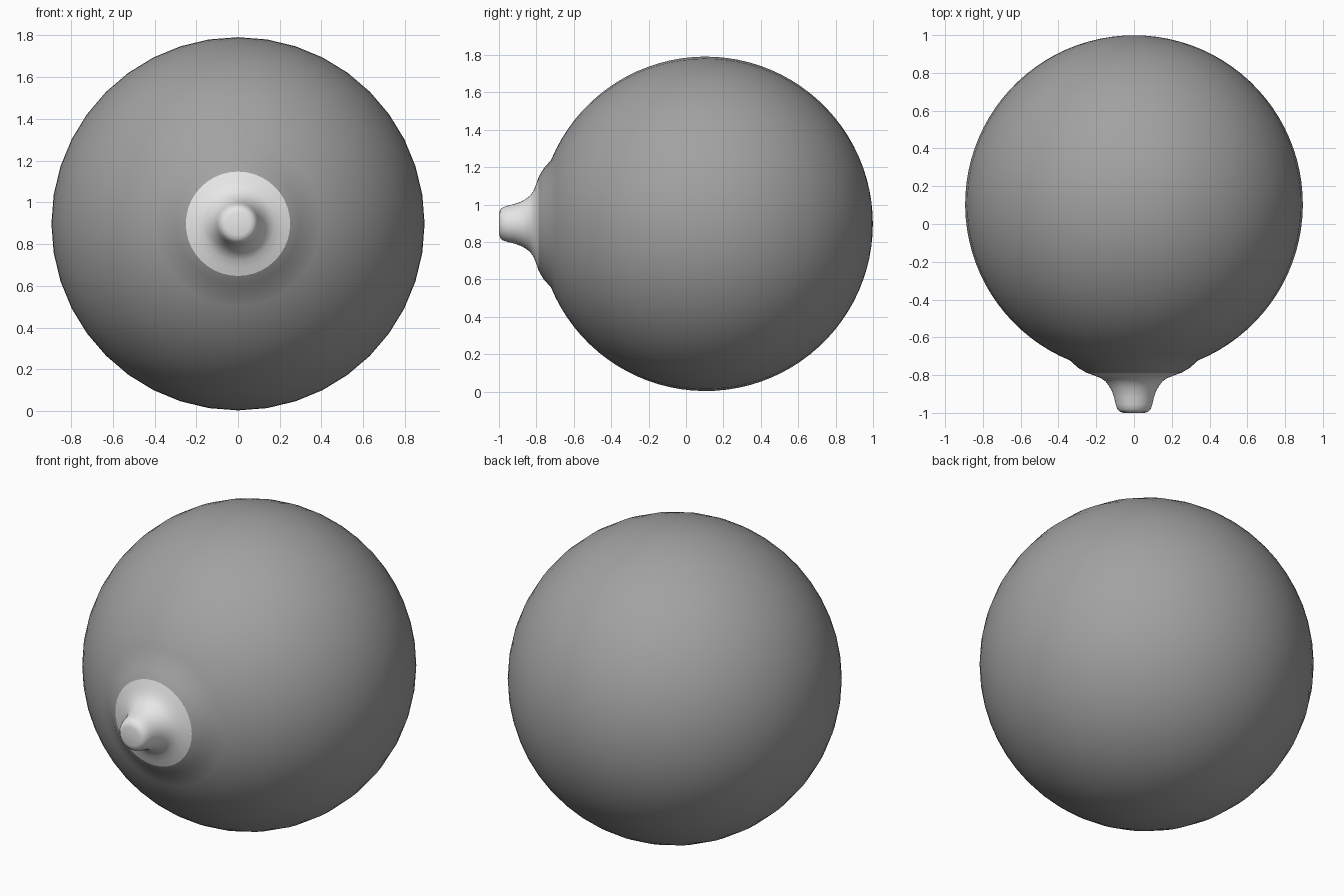
import bpy, bmesh, math

if "Cube" in bpy.data.objects:
    bpy.data.objects.remove(bpy.data.objects["Cube"])

CENTRE_Y, CENTRE_Z, R = 0.105, 0.897, 0.894
SEGMENTS = 40


def material(name, value):
    mat = bpy.data.materials.new(name)
    mat.diffuse_color = (value, value, value, 1)
    mat.use_nodes = True
    mat.node_tree.nodes["Principled BSDF"].inputs["Base Color"].default_value = mat.diffuse_color
    return mat


def lathe(name, profile, mat):
    """Spin (radius, y) points around the front-to-back axis."""
    bm = bmesh.new()
    rings = []
    for r, y in profile:
        count = SEGMENTS if r > 0 else 1
        rings.append([bm.verts.new((r * math.sin(2 * math.pi * i / SEGMENTS), y,
                                    CENTRE_Z + r * math.cos(2 * math.pi * i / SEGMENTS)))
                      for i in range(count)])
    for a, b in zip(rings, rings[1:]):
        for i in range(SEGMENTS):
            j = (i + 1) % SEGMENTS
            quad = [a[i % len(a)], a[j % len(a)], b[j % len(b)], b[i % len(b)]]
            bm.faces.new(list(dict.fromkeys(quad)))
    bmesh.ops.recalc_face_normals(bm, faces=bm.faces)
    for f in bm.faces:
        f.smooth = True
    mesh = bpy.data.meshes.new(name)
    bm.to_mesh(mesh)
    bm.free()
    mesh.materials.append(mat)
    obj = bpy.data.objects.new(name, mesh)
    bpy.context.collection.objects.link(obj)
    return obj


# Round body, flaring slightly into the front collar
start = math.asin(0.34 / R)
steps = 40
body = [(0.25, -0.788), (0.295, -0.762)]
for k in range(steps):
    a = start + (math.pi - start) * k / steps
    body.append((R * math.sin(a), CENTRE_Y - R * math.cos(a)))
body.append((0, CENTRE_Y + R))
lathe("round_body", body, material("mid_grey", 0.36))

# Pale collar sweeping out into a short rounded tip
tip = [(0.25, -0.788), (0.21, -0.802), (0.175, -0.816), (0.15, -0.834),
       (0.132, -0.858), (0.117, -0.885), (0.105, -0.92), (0.097, -0.955),
       (0.088, -0.98), (0.075, -0.994), (0.055, -1.0), (0, -1.0)]
lathe("front_tip", tip, material("pale_grey", 0.8))
